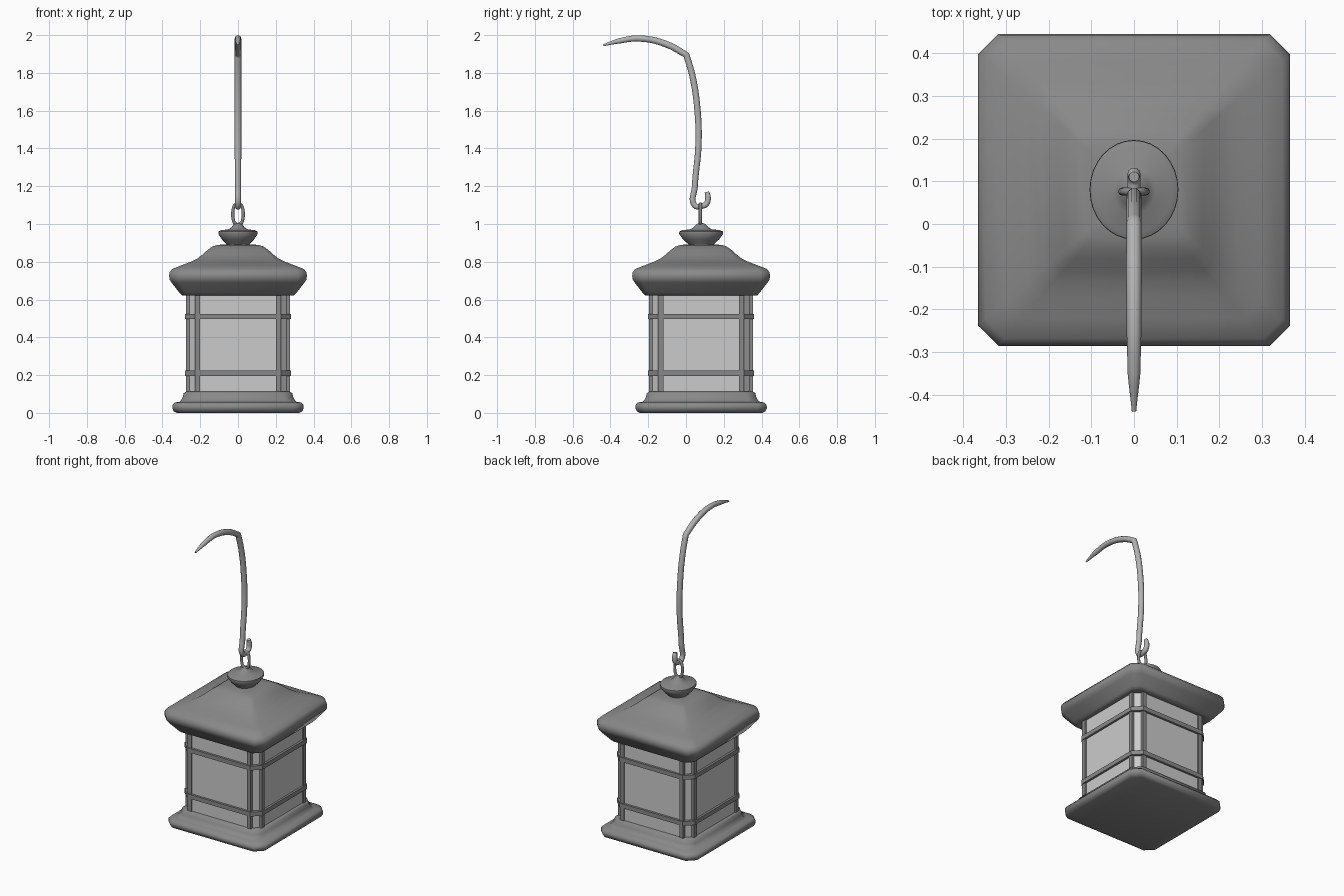
import bpy, bmesh, math

if "Cube" in bpy.data.objects:
    bpy.data.objects.remove(bpy.data.objects["Cube"])

CY = 0.08  # the lantern hangs slightly behind the origin


def grey(name, v):
    m = bpy.data.materials.new(name)
    m.diffuse_color = (v, v, v, 1)
    m.use_nodes = True
    m.node_tree.nodes["Principled BSDF"].inputs["Base Color"].default_value = m.diffuse_color
    return m


IRON = grey("dark_iron", .25)
GLASS = grey("pale_glass", .55)
STEEL = grey("hook_metal", .45)


def smooth(ob, angle):
    bpy.ops.object.select_all(action='DESELECT')
    ob.select_set(True)
    bpy.context.view_layer.objects.active = ob
    bpy.ops.object.shade_smooth_by_angle(angle=math.radians(angle))


def finish(name, bm, angle=35, mat=IRON):
    bmesh.ops.recalc_face_normals(bm, faces=bm.faces)
    me = bpy.data.meshes.new(name)
    bm.to_mesh(me)
    bm.free()
    me.materials.append(mat)
    ob = bpy.data.objects.new(name, me)
    bpy.context.collection.objects.link(ob)
    smooth(ob, angle)
    return ob


def octagon(h, c):
    k = h - c
    return [(k, -h), (h, -k), (h, k), (k, h), (-k, h), (-h, k), (-h, -k), (-k, -h)]


def loft(name, rings, closed=False, angle=35, mat=IRON):
    """Skin a stack of (outline, z) rings; closed joins last to first."""
    bm = bmesh.new()
    loops = [[bm.verts.new((x, y + CY, z)) for x, y in pts] for pts, z in rings]
    n = len(loops[0])
    pairs = list(zip(loops, loops[1:]))
    if closed:
        pairs.append((loops[-1], loops[0]))
    for a, b in pairs:
        for i in range(n):
            j = (i + 1) % n
            bm.faces.new((a[i], a[j], b[j], b[i]))
    if not closed:
        bm.faces.new(loops[0])
        bm.faces.new(loops[-1])
    return finish(name, bm, angle, mat)


def tube(name, pts, radius, mat, cyclic=False, kinks=()):
    """Round bar through (x, y, z, thickness factor) points."""
    cu = bpy.data.curves.new(name, 'CURVE')
    cu.dimensions = '3D'
    cu.bevel_depth = radius
    cu.bevel_resolution = 3
    cu.resolution_u = 8
    cu.use_fill_caps = True
    cu.materials.append(mat)
    sp = cu.splines.new('BEZIER')
    sp.bezier_points.add(len(pts) - 1)
    for i, (p, (x, y, z, r)) in enumerate(zip(sp.bezier_points, pts)):
        p.co = (x, y, z)
        p.radius = r
        p.handle_left_type = p.handle_right_type = 'VECTOR' if i in kinks else 'AUTO'
    sp.use_cyclic_u = cyclic
    ob = bpy.data.objects.new(name, cu)
    bpy.context.collection.objects.link(ob)
    bpy.ops.object.select_all(action='DESELECT')
    ob.select_set(True)
    bpy.context.view_layer.objects.active = ob
    bpy.ops.object.convert(target='MESH')
    smooth(bpy.context.view_layer.objects.active, 50)


# base plinth
base = [(.325, 0), (.34, .008), (.348, .025), (.347, .042), (.335, .055), (.312, .058),
        (.30, .068), (.292, .085), (.287, .105), (.275, .112)]
loft("base", [(octagon(h, .048), z) for h, z in base], angle=50)

# glass body
loft("glass_body", [(octagon(.267, .052), z) for z in (.10, .63)], angle=30, mat=GLASS)

# horizontal bands
for name, z in (("lower_band", .21), ("upper_band", .51)):
    prof = [(.262, z - .014), (.281, z - .014), (.281, z + .014), (.262, z + .014)]
    loft(name, [(octagon(h, .053), zz) for h, zz in prof], closed=True, angle=30)

# vertical strips, a pair on each face
bm = bmesh.new()
for q in range(4):
    a = q * math.pi / 2
    for s in (-1, 1):
        vs = bmesh.ops.create_cube(bm, size=1)['verts']
        for v in vs:
            x = v.co.x * .028 + s * .214
            y = v.co.y * .018 - .266
            v.co = (x * math.cos(a) - y * math.sin(a),
                    x * math.sin(a) + y * math.cos(a) + CY,
                    v.co.z * .52 + .367)
finish("vertical_strips", bm, 30)

# roof with flared eaves
roof = [(.285, .625), (.297, .622), (.31, .636), (.352, .69), (.362, .705), (.365, .725),
        (.362, .745), (.348, .762), (.30, .781), (.25, .80), (.215, .817), (.188, .838),
        (.16, .863), (.135, .881), (.11, .889), (.07, .892)]
loft("roof", [(octagon(h, .13 * h), z) for h, z in roof], angle=50)

# oval cap and finial on top of the roof
cap = [(.055, .885), (.062, .895), (.085, .918), (.104, .947), (.103, .96), (.09, .967),
       (.05, .972), (.036, .982), (.022, .998), (.008, 1.006)]
N = 32
loft("cap", [([(r * math.cos(t * 2 * math.pi / N), r * 1.12 * math.sin(t * 2 * math.pi / N))
               for t in range(N)], z) for r, z in cap], angle=45)

# oblong chain link
link = []
for i in range(12):
    t = math.radians(i * 360 / 12 + 15)
    dz = .03 if math.sin(t) > 0 else -.03
    link.append((.024 * math.cos(t), .076, 1.052 + dz + .024 * math.sin(t), 1))
tube("link", link, .009, IRON, cyclic=True)

# hanging hook: small catch, long bowed stem, kink, tapering arm
hook = [(0, .110, 1.170, .7), (0, .116, 1.145, .9), (0, .109, 1.108, .9), (0, .083, 1.095, .9),
        (0, .047, 1.098, .9), (0, .047, 1.20, .95), (0, .066, 1.42, 1), (0, .061, 1.60, 1),
        (0, .035, 1.78, 1), (0, .002, 1.895, 1), (0, -.10, 1.950, 1.05), (0, -.24, 1.982, 1),
        (0, -.35, 1.970, .85), (0, -.438, 1.946, .3)]
tube("hook", hook, .0175, STEEL, kinks=(9,))
